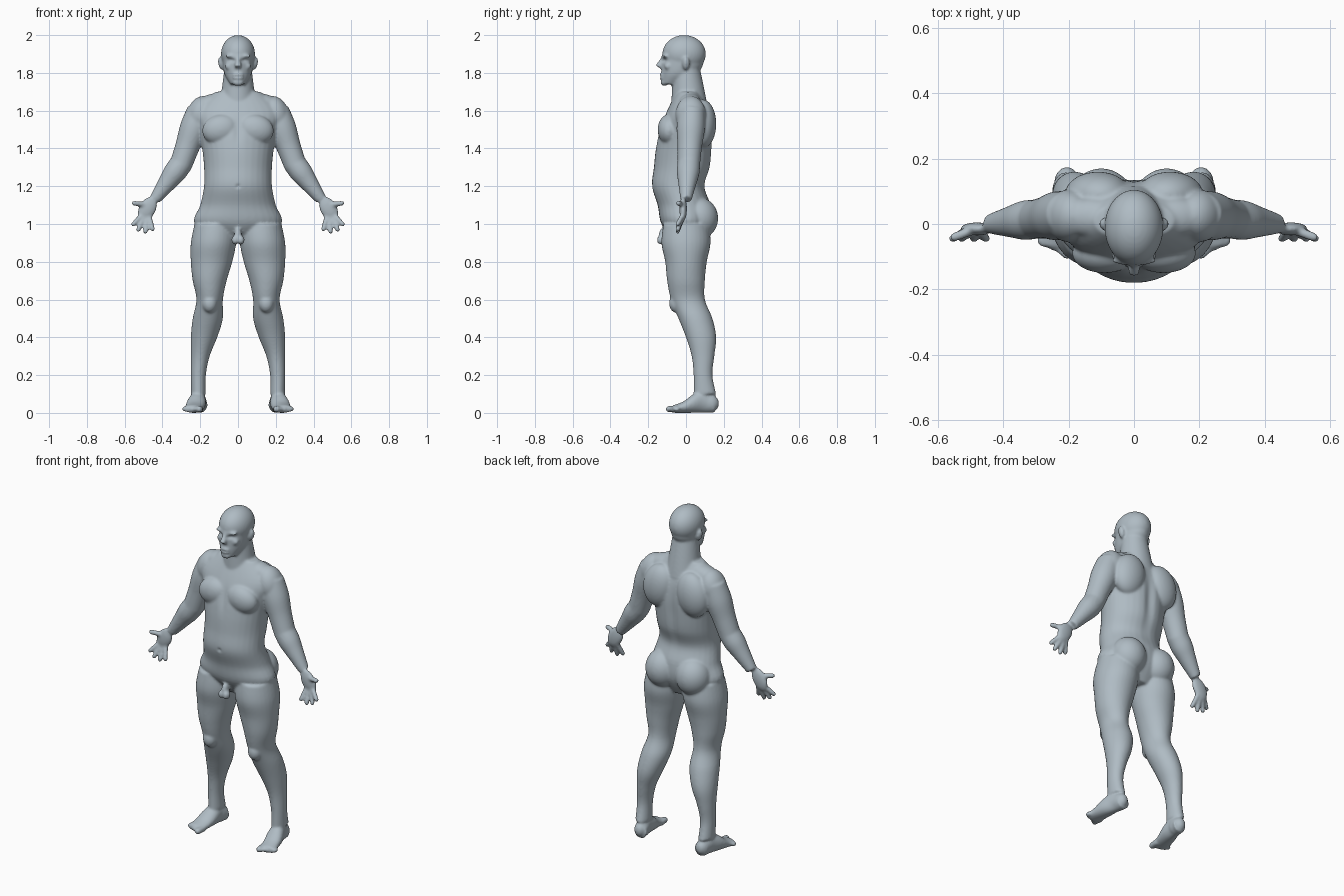
import bpy, bmesh, math
from mathutils import Vector, Matrix

cube = bpy.data.objects.get("Cube")
if cube:
    bpy.data.objects.remove(cube, do_unlink=True)

X, Y, Z = Vector((1, 0, 0)), Vector((0, 1, 0)), Vector((0, 0, 1))
bm = bmesh.new()


def smooth_sections(sections, steps=5):
    """Insert spline sections between the given ones."""
    last = len(sections) - 1
    result = []
    for i in range(last):
        before, start, end, after = (sections[min(max(i + k, 0), last)] for k in (-1, 0, 1, 2))
        for step in range(steps):
            t = step / steps
            result.append([b + t / 2 * (c - a + t * (2 * a - 5 * b + 4 * c - d + t * (3 * (b - c) + d - a)))
                           for a, b, c, d in zip(before, start, end, after)])
    return result + [sections[last]]


def loft(sections, across, along, side=1, sides=32):
    """Closed skin over elliptical sections of (x, y, z, radius across, radius along)."""
    rings = []
    for x, y, z, wide, deep in smooth_sections(sections):
        ring = []
        for k in range(sides):
            angle = math.tau * k / sides
            point = Vector((x, y, z)) + across * wide * math.cos(angle) + along * deep * math.sin(angle)
            ring.append(bm.verts.new((point.x * side, point.y, point.z)))
        rings.append(ring)
    for lower, upper in zip(rings, rings[1:]):
        for k in range(sides):
            following = (k + 1) % sides
            bm.faces.new((lower[k], lower[following], upper[following], upper[k]))
    bm.faces.new(rings[0])
    bm.faces.new(rings[-1])


def limb(start, end, radii, side=1):
    """Round limb from start to end through evenly spaced radii."""
    start, end = Vector(start), Vector(end)
    turn = (end - start).to_track_quat('Z', 'Y')
    last = len(radii) - 1
    sections = [(*start.lerp(end, i / last), radius, radius) for i, radius in enumerate(radii)]
    loft(sections, turn @ X, turn @ Y, side)


def finger(start, end, radius, side):
    """Limb of even thickness with a rounded end."""
    start, end = Vector(start), Vector(end)
    limb(start, end, [radius] * 4, side)
    blob(end, [radius] * 3, side)


def blob(center, radii, side=1, tilt=0):
    """Ellipsoid, tilted about the y axis."""
    x, y, z = center
    place = (Matrix.Translation((x * side, y, z)) @ Matrix.Rotation(tilt * side, 4, 'Y')
             @ Matrix.Diagonal((*radii, 1)))
    bmesh.ops.create_icosphere(bm, subdivisions=4, radius=1, matrix=place)


# Torso: (y, half width, half depth) at every tenth of height from the crotch up
torso = [(.01, .09, .07), (0, .23, .13), (-.01, .2, .14), (-.04, .18, .14), (-.02, .18, .15),
         (-.01, .19, .15), (0, .21, .14), (.01, .23, .11), (.01, .12, .06)]
loft([(0, y, level / 10, wide, deep) for level, (y, wide, deep) in enumerate(torso, 9)], X, Y)

# Neck, skull and jaw
limb((0, .02, 1.6), (0, 0, 1.84), (.1, .09, .08, .07))
blob((0, -.01, 1.9), (.09, .115, .1))
jaw = [(-.08, .04, .05), (-.04, .07, .09), (-.02, .08, .11), (-.02, .08, .11)]
loft([(0, y, 1.74 + .05 * level, wide, deep) for level, (y, wide, deep) in enumerate(jaw)], X, Y)

# Nose, lips and chin
limb((0, -.12, 1.88), (0, -.145, 1.83), (.01, .015, .02))
for lip in (1.79, 1.775):
    blob((0, -.125, lip), (.03, .015, .01))
blob((0, -.115, 1.75), (.03, .02, .02))

# Groin
blob((0, -.12, .94), (.02, .025, .04))

# Leg: (x, y, half width, half depth) at every tenth of height from the ankle up
leg = [(.21, .1, .04, .06), (.21, .09, .04, .05), (.2, .09, .05, .06), (.18, .08, .07, .08),
       (.16, .05, .08, .09), (.15, .01, .07, .09), (.15, 0, .09, .1), (.14, 0, .11, .11),
       (.13, 0, .12, .13), (.12, 0, .11, .12)]

# Foot: (x, half width, half height) from heel to ball, always resting on the ground
foot = [(.2, .04, .04), (.21, .04, .06), (.22, .05, .05), (.23, .05, .03), (.24, .05, .02)]

for side in (1, -1):
    # Ear, brow, cheek and groin
    blob((.09, 0, 1.85), (.015, .02, .035), side, .2)
    blob((.035, -.11, 1.89), (.035, .015, .01), side)
    blob((.045, -.095, 1.835), (.025, .02, .02), side)
    blob((.015, -.13, .915), (.02, .025, .025), side)

    # Chest, shoulder slope, shoulder blade and buttock
    blob((.09, -.09, 1.5), (.1, .06, .08), side, .2)
    blob((.13, .02, 1.64), (.1, .06, .05), side, .2)
    blob((.11, .09, 1.53), (.1, .07, .13), side, -.2)
    blob((.1, .07, 1.03), (.1, .1, .11), side)

    # Leg and kneecap
    loft([(x, y, level / 10, wide, deep) for level, (x, y, wide, deep) in enumerate(leg, 1)], X, Y, side)
    blob((.15, -.05, .58), (.04, .04, .05), side)

    # Heel, foot and toes
    blob((.205, .12, .05), (.04, .055, .05), side)
    loft([(x, .15 - .055 * i, high, wide, high) for i, (x, wide, high) in enumerate(foot)], X, Z, side)
    for toe in range(5):
        x = .2 + .02 * toe
        finger((x, -.04, .02), (x + .005, -.09 + .01 * toe, .02), .013 if toe else .018, side)

    # Shoulder, upper arm, elbow and forearm
    shoulder, elbow, wrist = (.2, .03, 1.6), (.3, .015, 1.32), (.44, 0, 1.13)
    blob((.2, .025, 1.58), (.07, .08, .1), side, -.3)
    limb(shoulder, elbow, (.07, .075, .065, .06), side)
    blob(elbow, (.06, .06, .06), side)
    limb(elbow, wrist, (.06, .06, .05, .04, .03), side)

    # Palm and thumb
    palm = Vector((.48, -.015, 1.08))
    blob(palm, (.045, .02, .07), side, -.5)
    finger(palm + .02 * Z, (.55, -.04, 1.11), .014, side)

    # Fingers fan out from the palm
    for k, reach in enumerate((.11, .12, .12, .11)):
        angle = .74 - .33 * k
        fan = X * math.sin(angle) - Z * math.cos(angle)
        finger(palm + fan * .04, palm + fan * reach - Y * .03, .013, side)

# Fuse the parts into one smooth skin
bmesh.ops.recalc_face_normals(bm, faces=bm.faces)
mesh = bpy.data.meshes.new("body_parts")
bm.to_mesh(mesh)
bm.free()
body = bpy.data.objects.new("body", mesh)
bpy.context.collection.objects.link(body)
remesh = body.modifiers.new("fuse", 'REMESH')
remesh.mode = 'VOXEL'
remesh.voxel_size = .0065
soften = body.modifiers.new("soften", 'SMOOTH')
soften.factor = .5
soften.iterations = 9
bpy.context.view_layer.update()
skin = bpy.data.meshes.new_from_object(body.evaluated_get(bpy.context.evaluated_depsgraph_get()))
body.modifiers.clear()
body.data = skin
bpy.data.meshes.remove(mesh)

# Soft hollows: mouth, breastbone, navel, spine and eye sockets
hollows = [((0, -.14, 1.78), (.025, .02, .005), .004), ((0, -.15, 1.5), (.02, .05, .07), .008),
           ((0, -.17, 1.2), (.01, .03, .01), .008), ((0, .13, 1.4), (.03, .08, .17), .014)]
hollows += [((.034 * side, -.115, 1.866), (.02, .04, .01), .01) for side in (1, -1)]
pushes = []
for vertex in skin.vertices:
    push = 0
    for center, radii, depth in hollows:
        distance = sum(((p - c) / r) ** 2 for p, c, r in zip(vertex.co, center, radii))
        push += depth * math.exp(-min(distance, 50))
    pushes.append(vertex.normal * push)
for vertex, push in zip(skin.vertices, pushes):
    vertex.co -= push

# Colour and shading
color = (.43, .5, .55, 1)
material = bpy.data.materials.new("blue grey")
material.use_nodes = True
material.diffuse_color = color
material.node_tree.nodes["Principled BSDF"].inputs["Base Color"].default_value = color
skin.materials.clear()
skin.materials.append(material)
for face in skin.polygons:
    face.use_smooth = True
    face.material_index = 0
